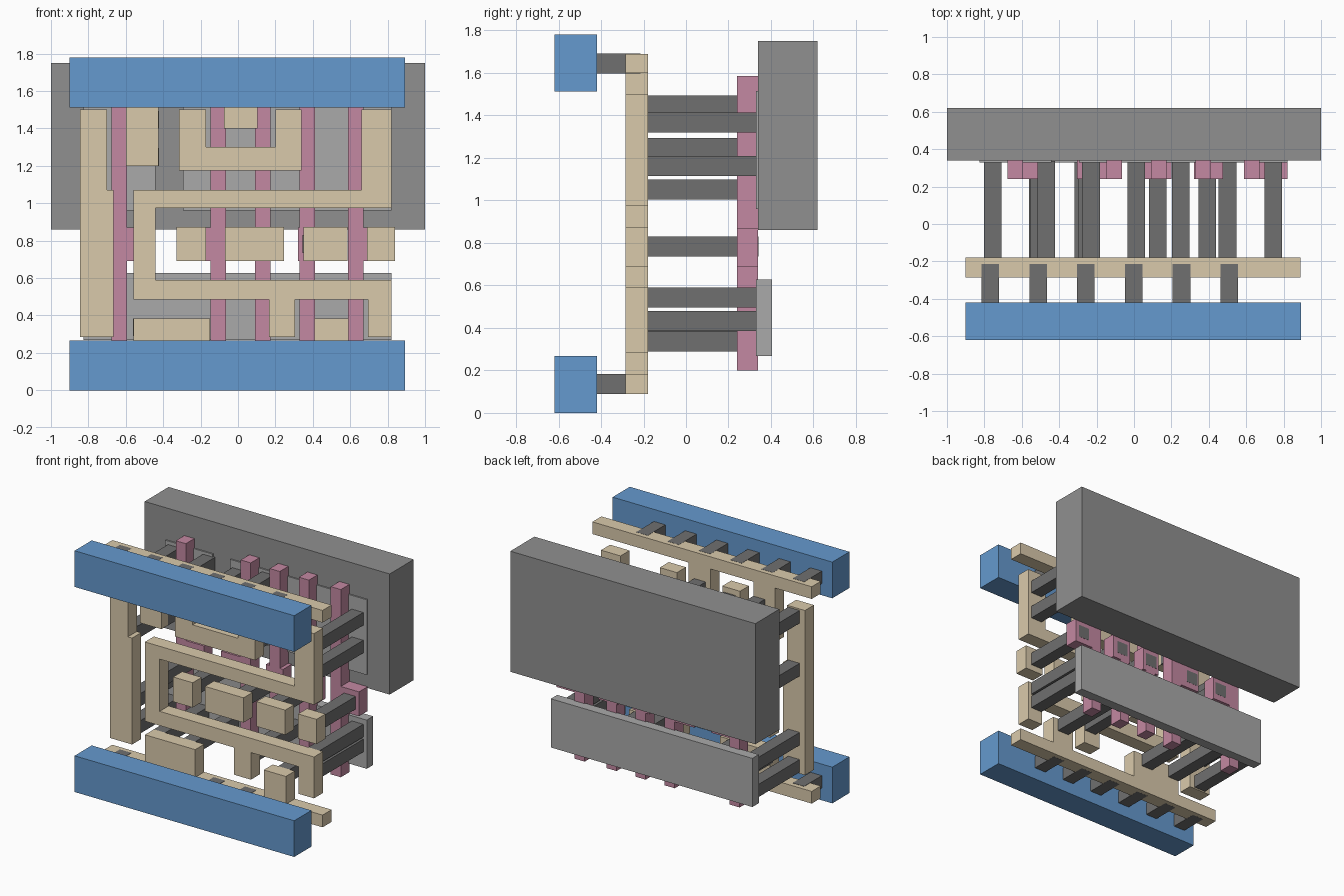
import bpy, bmesh


def material(name, rgb):
    m = bpy.data.materials.new(name)
    m.diffuse_color = (*rgb, 1)
    return m


BLUE = material("blue", (0.13, 0.32, 0.62))
TAN = material("tan", (0.70, 0.59, 0.41))
PINK = material("pink", (0.55, 0.25, 0.36))
DARK = material("dark_grey", (0.16, 0.16, 0.16))
GREY = material("grey", (0.28, 0.28, 0.28))
LIGHT = material("light_grey", (0.40, 0.40, 0.40))


def plate(name, outline, y0, y1, mat):
    """Extrude an x-z outline from y0 to y1."""
    bm = bmesh.new()
    face = bm.faces.new([bm.verts.new((x, y0, z)) for x, z in outline])
    ext = bmesh.ops.extrude_face_region(bm, geom=[face])
    verts = [v for v in ext["geom"] if isinstance(v, bmesh.types.BMVert)]
    bmesh.ops.translate(bm, verts=verts, vec=(0, y1 - y0, 0))
    bmesh.ops.recalc_face_normals(bm, faces=bm.faces)
    mesh = bpy.data.meshes.new(name)
    bm.to_mesh(mesh)
    bm.free()
    mesh.materials.append(mat)
    ob = bpy.data.objects.new(name, mesh)
    bpy.context.collection.objects.link(ob)
    return ob


def box(name, x0, x1, y0, y1, z0, z1, mat):
    return plate(name, [(x0, z0), (x1, z0), (x1, z1), (x0, z1)], y0, y1, mat)


# Well block and diffusion slabs at the back
box("well_block", -1, 1, 0.34, 0.62, 0.86, 1.75, GREY)
box("lower_slab", -0.825, 0.82, 0.33, 0.405, 0.268, 0.627, LIGHT)
box("upper_slab_left", -0.825, -0.44, 0.33, 0.405, 0.96, 1.515, LIGHT)
box("upper_slab_right", -0.295, 0.82, 0.33, 0.405, 0.96, 1.515, LIGHT)

# Pink gate fingers, each with a wider contact pad
for fx, p0, p1 in [(-0.635, -0.675, -0.445), (-0.105, -0.305, -0.065),
                   (0.132, 0.06, 0.2), (0.37, 0.32, 0.475), (0.63, 0.59, 0.82)]:
    a, b = fx - 0.041, fx + 0.041
    p0, p1 = min(p0, a), max(p1, b)
    outline = [(a, 0.2), (b, 0.2), (b, 0.69), (p1, 0.69), (p1, 0.87), (b, 0.87),
               (b, 1.585), (a, 1.585), (a, 0.87), (p0, 0.87), (p0, 0.69), (a, 0.69)]
    clean = [p for i, p in enumerate(outline) if p != outline[i - 1]]
    plate("gate_finger", clean, 0.24, 0.34, PINK)

# Tan wiring layer
Y0, Y1 = -0.285, -0.18
wiring = {
    "upper_rail_wire": [(-0.9, 1.6), (-0.6, 1.6), (-0.6, 1.2), (-0.425, 1.2), (-0.425, 1.6),
                        (-0.075, 1.6), (-0.075, 1.4), (0.105, 1.4), (0.105, 1.6),
                        (0.89, 1.6), (0.89, 1.69), (-0.9, 1.69)],
    "lower_rail_wire": [(-0.9, 0.09), (0.89, 0.09), (0.89, 0.18), (0.59, 0.18), (0.59, 0.385),
                        (0.41, 0.385), (0.41, 0.18), (-0.15, 0.18), (-0.15, 0.385),
                        (-0.56, 0.385), (-0.56, 0.18), (-0.9, 0.18)],
    "left_column_wire": [(-0.845, 0.285), (-0.665, 0.285), (-0.665, 1.07), (-0.7, 1.07),
                         (-0.7, 1.5), (-0.845, 1.5)],
    "u_wire": [(-0.315, 1.175), (0.34, 1.175), (0.34, 1.5), (0.2, 1.5), (0.2, 1.3),
               (-0.17, 1.3), (-0.17, 1.5), (-0.315, 1.5)],
    "winding_wire": [(-0.56, 0.485), (0.165, 0.485), (0.165, 0.285), (0.305, 0.285),
                     (0.305, 0.485), (0.695, 0.485), (0.695, 0.285), (0.82, 0.285),
                     (0.82, 0.59), (-0.44, 0.59), (-0.44, 0.975), (0.82, 0.975),
                     (0.82, 1.5), (0.66, 1.5), (0.66, 1.07), (-0.56, 1.07)],
}
for name, outline in wiring.items():
    plate(name, outline, Y0, Y1, TAN)
for x0, x1 in [(-0.33, -0.17), (-0.07, 0.245), (0.35, 0.585), (0.69, 0.84)]:
    box("input_pad", x0, x1, Y0, Y1, 0.69, 0.873, TAN)

# Dark posts joining the wiring to the back layers: x, then the z of each base
posts = {-0.755: [1.395, 1.005, 0.495, 0.295], -0.515: [0.29], -0.47: [1.4, 1.2],
         -0.27: [0.29], -0.23: [1.365, 1.2], 0.012: [1.4], 0.25: [1.2, 0.385],
         0.5: [0.29], 0.745: [1.32, 1.115, 0.495, 0.385]}
for x, bases in posts.items():
    for z in bases:
        box("contact_post", x - 0.047, x + 0.047, -0.21, 0.338, z, z + 0.094, DARK)
for x in (-0.51, -0.25, 0.127, 0.392, 0.745):
    box("gate_post", x - 0.047, x + 0.047, -0.21, 0.341, 0.735, 0.829, DARK)

# Blue power bars and the short stubs carrying them
for name, z0, zs in [("lower", 0, 0.0895), ("upper", 1.513, 1.5985)]:
    box(name + "_power_bar", -0.9, 0.893, -0.62, -0.42, z0, z0 + 0.267, BLUE)
    for i in range(6):
        x = -0.768 + i * 0.2555
        box(name + "_rail_stub", x - 0.047, x + 0.047, -0.42, -0.214, zs, zs + 0.0925, DARK)
